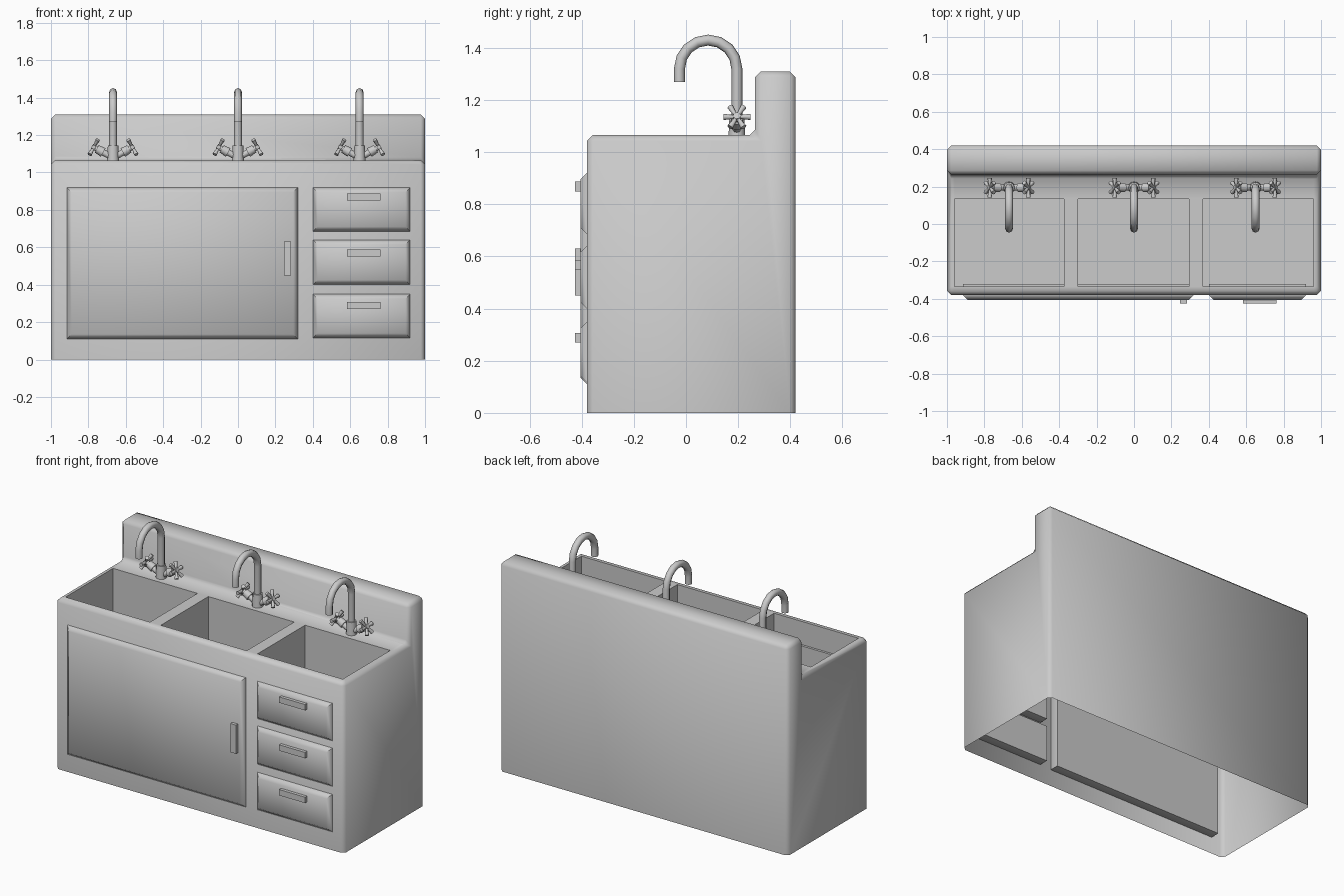
import bpy, bmesh
from math import cos, sin, pi, radians
from mathutils import Vector, Matrix

if "Cube" in bpy.data.objects:
    bpy.data.objects.remove(bpy.data.objects["Cube"])


def finish(bm, name, angle=50):
    me = bpy.data.meshes.new(name)
    bm.to_mesh(me)
    bm.free()
    ob = bpy.data.objects.new(name, me)
    bpy.context.collection.objects.link(ob)
    bpy.ops.object.select_all(action='DESELECT')
    ob.select_set(True)
    bpy.context.view_layer.objects.active = ob
    bpy.ops.object.shade_smooth_by_angle(angle=radians(angle))
    return ob


def panel(name, x0, x1, y0, y1, z0, z1, bevel=0):
    # box, optionally with its front edges chamfered
    bm = bmesh.new()
    size = Vector((x1 - x0, y1 - y0, z1 - z0))
    mid = Vector((x0 + x1, y0 + y1, z0 + z1)) / 2
    bmesh.ops.create_cube(bm, size=1, matrix=Matrix.Translation(mid) @ Matrix.Diagonal((*size, 1)))
    if bevel:
        front = min(bm.faces, key=lambda f: f.calc_center_median().y)
        bmesh.ops.bevel(bm, geom=list(front.edges), offset=bevel, segments=1,
                        affect='EDGES', profile=0.5)
    return finish(bm, name, 50 if bevel else 30)


def rod(bm, a, b, r1, r2, sides=10):
    a, b = Vector(a), Vector(b)
    rot = (b - a).to_track_quat('Z', 'Y').to_matrix().to_4x4()
    bmesh.ops.create_cone(bm, cap_ends=True, segments=sides, radius1=r1, radius2=r2,
                          depth=(b - a).length, matrix=Matrix.Translation((a + b) / 2) @ rot)


# Cabinet: L profile extruded across x, outer edges chamfered, underside open
TOP = 1.065
profile = [(-.38, 0), (.42, 0), (.42, 1.31), (.265, 1.31), (.265, TOP), (-.38, TOP)]
bm = bmesh.new()
f = bm.faces.new([bm.verts.new((-1, y, z)) for y, z in profile])
ext = bmesh.ops.extrude_face_region(bm, geom=[f], use_keep_orig=True)['geom']
bmesh.ops.translate(bm, vec=(2, 0, 0), verts=[v for v in ext if isinstance(v, bmesh.types.BMVert)])
bmesh.ops.recalc_face_normals(bm, faces=bm.faces[:])
edges = [e for e in bm.edges if max(v.co.z for v in e.verts) > .01]
bmesh.ops.bevel(bm, geom=edges, offset=.022, segments=1, affect='EDGES', profile=0.5)
base = [f for f in bm.faces if all(v.co.z < .001 for v in f.verts)]
bmesh.ops.delete(bm, geom=base, context='FACES')


def deck():
    return [f for f in bm.faces if all(abs(v.co.z - TOP) < .001 for v in f.verts)]


# Basins: cut the deck into cells and sink three of them
basins = [(-.96, -.375), (-.30, .295), (.37, .96)]
cuts = [((0, y, 0), (0, 1, 0)) for y in (-.335, .135)]
cuts += [((x, 0, 0), (1, 0, 0)) for b in basins for x in b]
for co, no in cuts:
    fs = deck()
    geom = list(set(fs) | {e for f in fs for e in f.edges} | {v for f in fs for v in f.verts})
    bmesh.ops.bisect_plane(bm, geom=geom, plane_co=co, plane_no=no)
holes = []
for f in deck():
    c = f.calc_center_median()
    if -.335 < c.y < .135 and any(a < c.x < b for a, b in basins):
        holes.append(f)
for f in holes:
    new = bmesh.ops.extrude_discrete_faces(bm, faces=[f])['faces']
    bmesh.ops.translate(bm, vec=(0, 0, -.45), verts=list(new[0].verts))
finish(bm, "sink_cabinet")

# Door and drawers with their pulls
panel("door", -.915, .32, -.405, -.32, .11, .92, .025)
panel("door_pull", .245, .283, -.425, -.40, .45, .63)
for i, (z0, z1, zh) in enumerate([(.685, .92, .85), (.40, .64, .55), (.115, .35, .27)]):
    panel(f"drawer_{i + 1}", .40, .92, -.405, -.32, z0, z1, .025)
    panel(f"drawer_pull_{i + 1}", .583, .762, -.425, -.40, zh, zh + .037)

# Taps: gooseneck spout plus a body with two tilted star handles
FY = .195
for i, fx in enumerate((-.668, 0, .65)):
    pts = [(fx, FY, 1.08)]
    pts += [(fx, .085 + .11 * cos(k * pi / 8), 1.32 + .11 * sin(k * pi / 8)) for k in range(9)]
    pts.append((fx, -.025, 1.27))
    cu = bpy.data.curves.new(f"spout_{i + 1}", 'CURVE')
    cu.dimensions = '3D'
    cu.bevel_depth = .021
    cu.bevel_resolution = 2
    cu.use_fill_caps = True
    sp = cu.splines.new('POLY')
    sp.points.add(len(pts) - 1)
    for p, co in zip(sp.points, pts):
        p.co = (*co, 1)
    ob = bpy.data.objects.new(f"spout_{i + 1}", cu)
    bpy.context.collection.objects.link(ob)
    bpy.ops.object.select_all(action='DESELECT')
    ob.select_set(True)
    bpy.context.view_layer.objects.active = ob
    bpy.ops.object.convert(target='MESH')
    bpy.ops.object.shade_smooth_by_angle(angle=radians(50))

    bm = bmesh.new()
    rod(bm, (fx, FY, TOP - .005), (fx, FY, 1.145), .032, .028, 12)
    for s in (-1, 1):
        start = Vector((fx, FY, 1.078))
        axis = Vector((s * cos(radians(29)), 0, sin(radians(29))))
        rod(bm, start, start + axis * .07, .017, .017)
        rod(bm, start + axis * .06, start + axis * .10, .026, .022)
        rod(bm, start + axis * .10, start + axis * .128, .014, .014)
        hub = start + axis * .118
        up = Vector((0, 1, 0)).cross(axis)
        for k in range(6):
            d = Vector((0, 1, 0)) * cos(k * pi / 3) + up * sin(k * pi / 3)
            rod(bm, hub, hub + d * .052, .006, .012, 8)
    finish(bm, f"tap_handles_{i + 1}")
